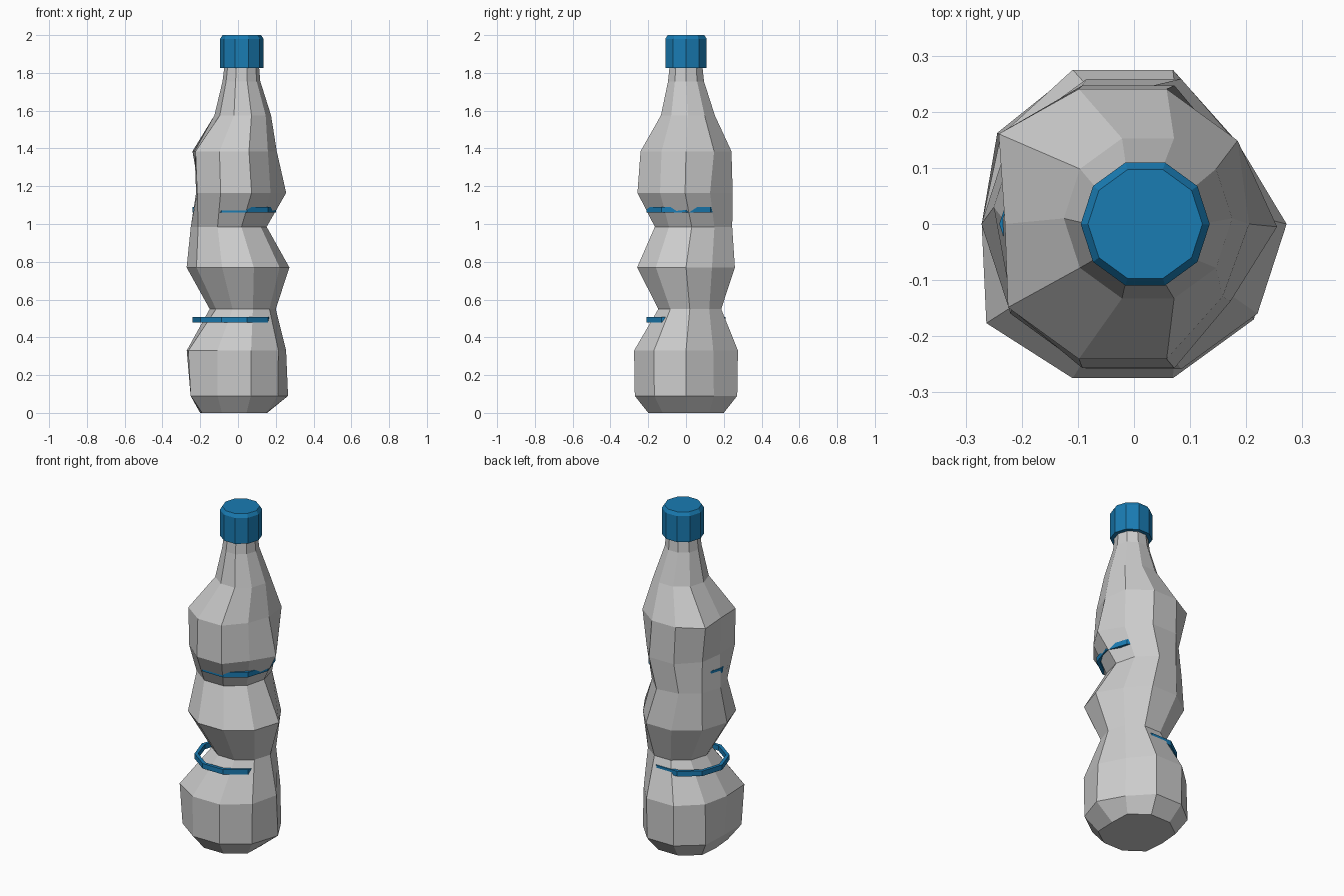
import bpy, bmesh
from math import cos, sin, tau

if "Cube" in bpy.data.objects:
    bpy.data.objects.remove(bpy.data.objects["Cube"])

SIDES = 10
blue = bpy.data.materials.new("blue_plastic")
blue.diffuse_color = (0.01, 0.2, 0.45, 1)
blue.use_nodes = True
blue.node_tree.nodes["Principled BSDF"].inputs["Base Color"].default_value = blue.diffuse_color


def loft(name, rings, mat=None, closed=False):
    """Skin a stack of 10-sided rings: (z, centre x, centre y, radius, {side: scale})."""
    bm = bmesh.new()
    loops = []
    for z, cx, cy, r, dents in rings:
        loop = []
        for k in range(SIDES):
            a, rk = k * tau / SIDES, r * dents.get(k, 1)
            loop.append(bm.verts.new((cx + rk * cos(a), cy + rk * sin(a), z)))
        loops.append(loop)
    pairs = list(zip(loops, loops[1:]))
    if closed:
        pairs.append((loops[-1], loops[0]))
    else:
        bm.faces.new(loops[0])
        bm.faces.new(loops[-1])
    for lo, hi in pairs:
        for k in range(SIDES):
            n = (k + 1) % SIDES
            bm.faces.new((lo[k], lo[n], hi[n], hi[k]))
    bmesh.ops.recalc_face_normals(bm, faces=bm.faces)
    mesh = bpy.data.meshes.new(name)
    bm.to_mesh(mesh)
    bm.free()
    obj = bpy.data.objects.new(name, mesh)
    bpy.context.collection.objects.link(obj)
    if mat:
        mesh.materials.append(mat)
    return obj


# Crumpled bottle: wandering ring centres plus a few dented corners
loft("bottle", [
    (0.00, -0.02, 0.00, 0.210, {0: .83, 5: .86}),
    (0.09, -0.02, 0.00, 0.285, {1: .88, 4: .97, 5: .81}),
    (0.33, -0.02, 0.00, 0.289, {0: .95, 1: .85, 4: .93, 5: .87, 6: 1.04}),
    (0.55, 0.025, 0.02, 0.175, {}),
    (0.77, 0.00, 0.00, 0.272, {1: .86}),
    (0.985, -0.045, 0.03, 0.205, {0: .96, 2: 1.1}),
    (1.165, -0.01, -0.005, 0.265, {1: .85, 4: .9, 5: .8, 6: .96, 9: .85}),
    (1.385, -0.02, 0.00, 0.253, {0: .89, 4: 1.08, 5: .83, 9: .87}),
    (1.575, 0.025, 0.01, 0.150, {}),
    (1.755, 0.018, 0.00, 0.100, {}),
    (1.85, 0.02, 0.00, 0.090, {}),
])

# Screw cap with a chamfered top
loft("cap", [(1.825, 0.02, 0, 0.115, {}), (1.98, 0.02, 0, 0.115, {}),
             (2.0, 0.02, 0, 0.102, {})], blue)

# Label bands, partly sunk into the bottle
for name, z in (("lower_band", 0.493), ("upper_band", 1.075)):
    loft(name, [(z + dz, -0.02, 0, r, {}) for dz, r in
                ((-.015, .2), (-.015, .22), (.015, .22), (.015, .2))], blue, closed=True)
